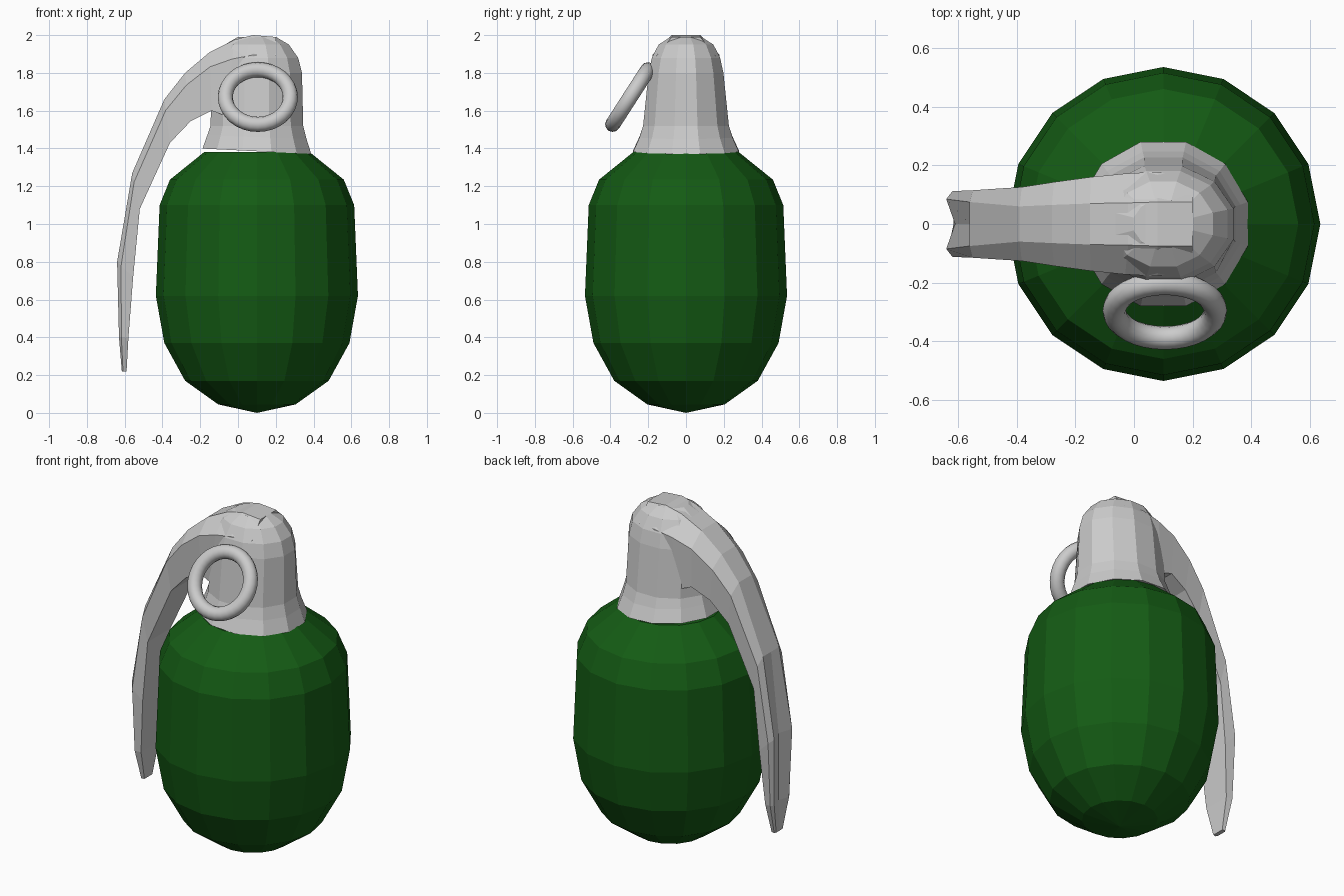
import bpy, bmesh, math

if "Cube" in bpy.data.objects:
    bpy.data.objects.remove(bpy.data.objects["Cube"])


def loft(name, rings, first_tip=None, last_tip=None):
    """Skin closed rings of points; ends become a fan to a tip or a flat cap."""
    bm = bmesh.new()
    loops = [[bm.verts.new(p) for p in ring] for ring in rings]
    n = len(loops[0])
    for a, b in zip(loops, loops[1:]):
        for i in range(n):
            j = (i + 1) % n
            bm.faces.new((a[i], a[j], b[j], b[i]))
    for loop, tip in ((loops[0], first_tip), (loops[-1], last_tip)):
        if tip:
            t = bm.verts.new(tip)
            for i in range(n):
                bm.faces.new((loop[i], loop[(i + 1) % n], t))
        else:
            bm.faces.new(loop)
    bmesh.ops.recalc_face_normals(bm, faces=bm.faces)
    mesh = bpy.data.meshes.new(name)
    bm.to_mesh(mesh)
    bm.free()
    obj = bpy.data.objects.new(name, mesh)
    bpy.context.collection.objects.link(obj)
    return obj


def ellipse(z, rx, ry, sides, phase=0.0, cx=0.1, tilt=0.0):
    angles = [2 * math.pi * i / sides + phase for i in range(sides)]
    return [(cx + rx * math.cos(t), ry * math.sin(t), z - tilt * math.cos(t))
            for t in angles]


# Body: faceted egg-shaped shell
body_profile = [(0.045, 0.205), (0.17, 0.38), (0.37, 0.49), (0.62, 0.535),
                (1.10, 0.515), (1.235, 0.46), (1.38, 0.28)]
body = loft("body", [ellipse(z, r, r, 16) for z, r in body_profile],
            first_tip=(0.1, 0, 0))
green = bpy.data.materials.new("green_paint")
green.diffuse_color = (0.007, 0.105, 0.007, 1)
green.use_nodes = True
green.node_tree.nodes["Principled BSDF"].inputs["Base Color"].default_value = green.diffuse_color
body.data.materials.append(green)

# Neck: flared collar rising into a domed head
neck_profile = [(1.385, 0.298, 0.29, 0.015), (1.46, 0.272, 0.255, 0.01),
                (1.52, 0.254, 0.235, 0), (1.80, 0.247, 0.205, 0),
                (1.88, 0.226, 0.187, 0), (1.95, 0.175, 0.15, 0),
                (1.99, 0.105, 0.085, 0)]
loft("neck", [ellipse(z, rx, ry, 12, math.radians(15), tilt=t)
              for z, rx, ry, t in neck_profile])

# Lever: (outer x, z, inner x, z, half width of outer strip, half width, dish)
stations = [
    (0.20, 1.99, 0.20, 1.60, 0.075, 0.155, 0),
    (0.08, 2.00, 0.08, 1.58, 0.075, 0.178, 0),
    (-0.02, 1.975, -0.06, 1.57, 0.072, 0.172, 0),
    (-0.15, 1.91, -0.14, 1.60, 0.07, 0.160, 0),
    (-0.28, 1.80, -0.25, 1.545, 0.065, 0.143, 0),
    (-0.39, 1.66, -0.36, 1.43, 0.06, 0.126, 0),
    (-0.56, 1.27, -0.52, 1.08, 0.075, 0.115, 0),
    (-0.64, 0.80, -0.555, 0.72, 0.085, 0.112, 0.03),
    (-0.63, 0.40, -0.58, 0.40, 0.07, 0.09, 0.02),
    (-0.615, 0.22, -0.59, 0.22, 0.03, 0.04, 0),
]


def lever_section(ox, oz, ix, iz, a, w, dish):
    mx, mz = ox + (ix - ox) * 0.25, oz + (iz - oz) * 0.25
    b = w * 0.93
    return [(ox + dish, 0, oz), (ox, a, oz), (mx, w, mz), (ix, b, iz),
            (ix, -b, iz), (mx, -w, mz), (ox, -a, oz)]


loft("lever", [lever_section(*s) for s in stations])

# Pull ring: tilted torus hanging on the front
bpy.ops.mesh.primitive_torus_add(
    major_segments=32, minor_segments=12, major_radius=0.172, minor_radius=0.04,
    location=(0.105, -0.295, 1.672), rotation=(math.radians(57.2), 0, 0))
ring = bpy.context.object
ring.name = "pull_ring"
bpy.ops.object.shade_smooth_by_angle(angle=math.radians(40))
